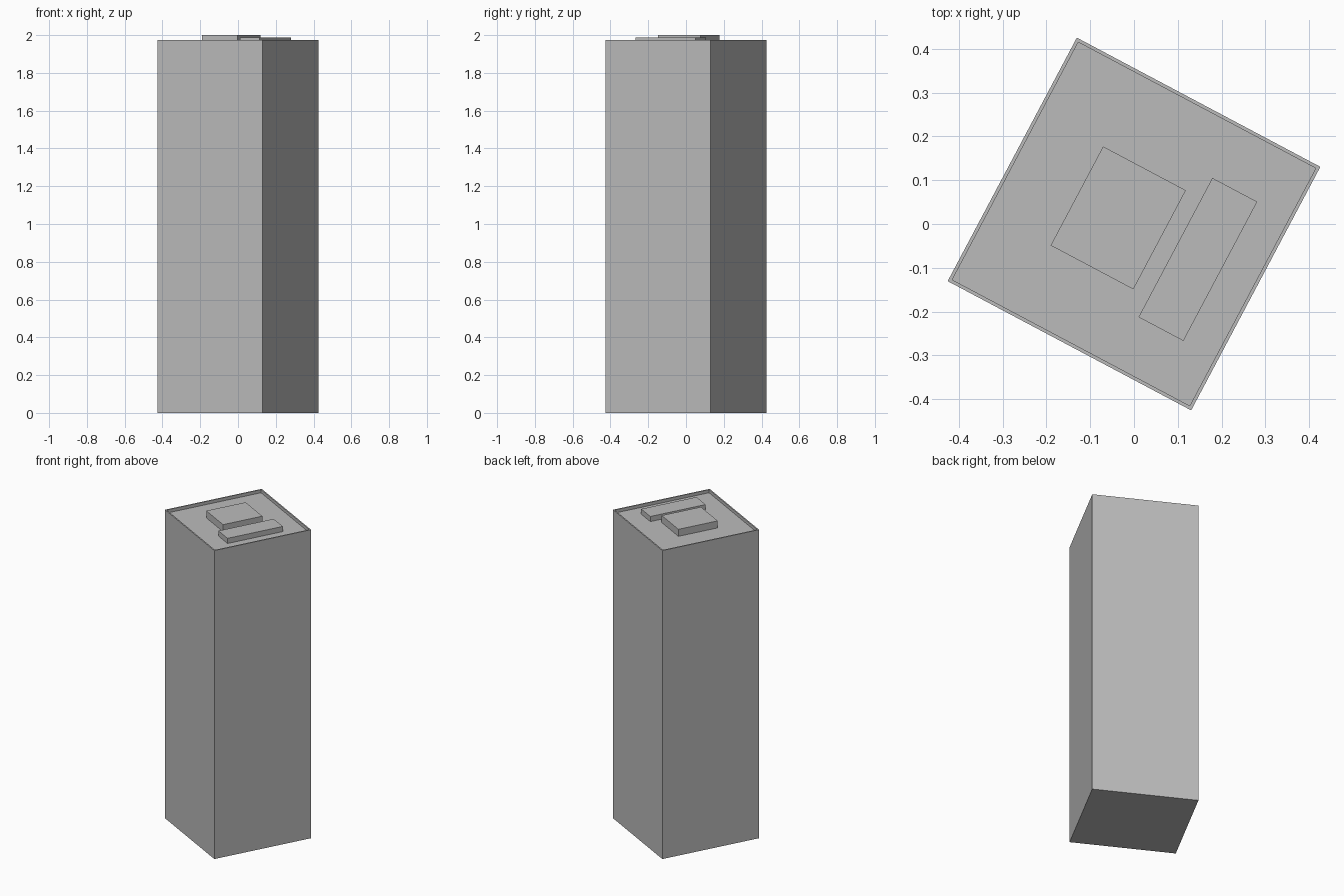
import bpy
import bmesh
from math import radians
from mathutils import Matrix, Vector

if "Cube" in bpy.data.objects:
    bpy.data.objects.remove(bpy.data.objects["Cube"])

TURN = radians(-27.95)
WIDTH, PARAPET_TOP, ROOF = 0.63, 1.975, 1.955
RIM = 0.011

grey = bpy.data.materials.new("concrete grey")
grey.use_nodes = True
colour = (0.5, 0.5, 0.5, 1)
grey.diffuse_color = colour
grey.node_tree.nodes["Principled BSDF"].inputs["Base Color"].default_value = colour


def box(name, centre, size, bottom, top, rim=0, floor=0):
    """Upright box turned with the tower; a rim sinks its top to floor."""
    bm = bmesh.new()
    bmesh.ops.create_cube(bm, size=1)
    bmesh.ops.transform(bm, verts=bm.verts, matrix=Matrix.Translation(
        (0, 0, (bottom + top) / 2)) @ Matrix.Diagonal((*size, top - bottom, 1)))
    if rim:
        bm.normal_update()
        lid = max(bm.faces, key=lambda f: f.calc_center_median().z)
        bmesh.ops.inset_region(bm, faces=[lid], thickness=rim)
        # Extrude the inset lid downwards to form the parapet's inner walls
        lid = bmesh.ops.extrude_discrete_faces(bm, faces=[lid])["faces"][0]
        bmesh.ops.translate(bm, verts=lid.verts, vec=Vector((0, 0, floor - top)))
        bmesh.ops.recalc_face_normals(bm, faces=bm.faces)
    mesh = bpy.data.meshes.new(name)
    bm.to_mesh(mesh)
    bm.free()
    mesh.materials.append(grey)
    obj = bpy.data.objects.new(name, mesh)
    obj.location = (*centre, 0)
    obj.rotation_euler.z = TURN
    bpy.context.collection.objects.link(obj)
    return obj


# Tower shaft with sunken roof, then the two rooftop boxes
box("tower", (0, 0), (WIDTH, WIDTH), 0, PARAPET_TOP, RIM, ROOF)
box("roof_plant_room", (-0.036, 0.014), (0.214, 0.256), ROOF, 2.0)
box("roof_vent_housing", (0.146, -0.081), (0.116, 0.36), ROOF, 1.988)
